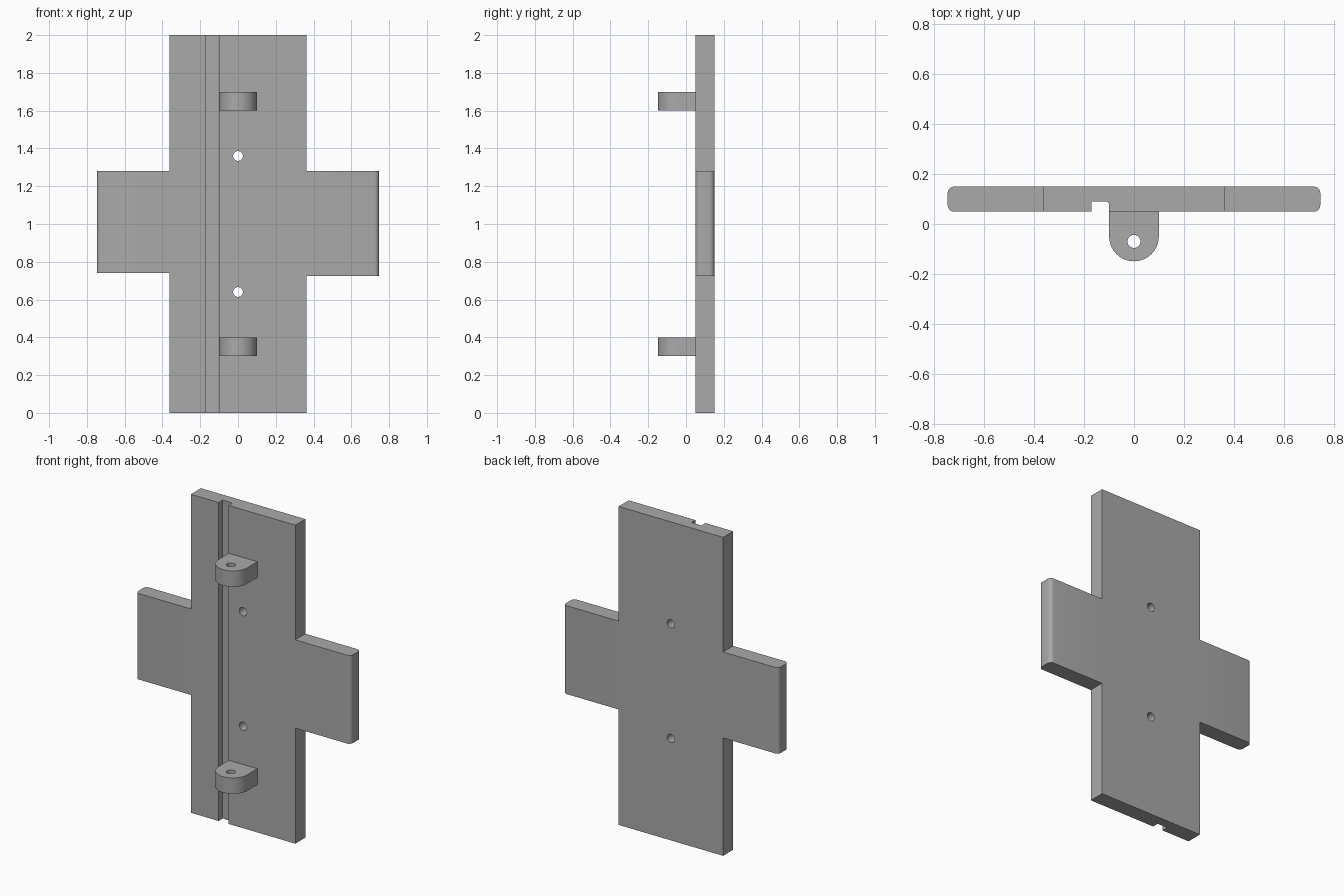
import bpy, bmesh, math
from mathutils import Vector

cube = bpy.data.objects.get("Cube")
if cube:
    bpy.data.objects.remove(cube, do_unlink=True)

grey = bpy.data.materials.new("plain_grey")
grey.use_nodes = True
grey.diffuse_color = (0.4, 0.4, 0.4, 1)
grey.node_tree.nodes["Principled BSDF"].inputs["Base Color"].default_value = (0.4, 0.4, 0.4, 1)


def prism(name, outline, axis, start, end):
    """Extrude a 2D outline along y (outline in x, z) or z (outline in x, y)."""
    bm = bmesh.new()
    place = (lambda a, b: (a, start, b)) if axis == "y" else (lambda a, b: (a, b, start))
    face = bm.faces.new([bm.verts.new(place(a, b)) for a, b in outline])
    out = bmesh.ops.extrude_face_region(bm, geom=[face])
    move = Vector((0, end - start, 0)) if axis == "y" else Vector((0, 0, end - start))
    bmesh.ops.translate(bm, vec=move, verts=[v for v in out["geom"] if isinstance(v, bmesh.types.BMVert)])
    bmesh.ops.recalc_face_normals(bm, faces=bm.faces)
    mesh = bpy.data.meshes.new(name)
    bm.to_mesh(mesh)
    bm.free()
    mesh.materials.append(grey)
    obj = bpy.data.objects.new(name, mesh)
    bpy.context.collection.objects.link(obj)
    return obj


def arc(cx, cy, radius, first, last, steps):
    angles = [math.radians(first + (last - first) * i / steps) for i in range(steps + 1)]
    return [(cx + radius * math.cos(a), cy + radius * math.sin(a)) for a in angles]


def circle(cx, cy, radius):
    return arc(cx, cy, radius, 0, 360, 32)[:-1]


def cut(obj, cutters):
    for cutter in cutters:
        cutter.hide_render = True
        mod = obj.modifiers.new("cut", "BOOLEAN")
        mod.operation, mod.solver, mod.object = "DIFFERENCE", "EXACT", cutter
    bpy.context.view_layer.update()
    result = obj.evaluated_get(bpy.context.evaluated_depsgraph_get())
    mesh = bpy.data.meshes.new_from_object(result)
    obj.modifiers.clear()
    obj.data = mesh
    for cutter in cutters:
        bpy.data.objects.remove(cutter, do_unlink=True)


def smooth(obj):
    bpy.ops.object.select_all(action="DESELECT")
    obj.select_set(True)
    bpy.context.view_layer.objects.active = obj
    bpy.ops.object.shade_smooth_by_angle(angle=math.radians(30))


FRONT, BACK = 0.05, 0.15
BODY, WING = 0.363, 0.747

# Cross-shaped plate, with the right wing slightly shorter at its lower edge
plate = prism("cross_plate", [
    (-BODY, 0), (BODY, 0), (BODY, 0.725), (WING, 0.725), (WING, 1.28), (BODY, 1.28),
    (BODY, 2), (-BODY, 2), (-BODY, 1.28), (-WING, 1.28), (-WING, 0.74), (-BODY, 0.74),
], "y", FRONT, BACK)

# Rounded upright edges on the wing tips
bm = bmesh.new()
bm.from_mesh(plate.data)
tips = [e for e in bm.edges if all(abs(v.co.x) > 0.7 for v in e.verts)
        and abs(e.verts[0].co.z - e.verts[1].co.z) > 0.1]
bmesh.ops.bevel(bm, geom=tips, offset=0.025, segments=6, profile=0.5, affect="EDGES")
bm.to_mesh(plate.data)
bm.free()

# Lengthwise groove and two screw holes
groove = prism("groove_cutter", [(-0.17, 0), (-0.10, 0)]
               + arc(-0.112, 0.078, 0.012, 0, 90, 5) + [(-0.17, 0.09)], "z", -0.1, 2.1)
holes = [prism("hole_cutter", circle(0, z, 0.026), "y", 0, 0.2) for z in (0.64, 1.36)]
cut(plate, [groove] + holes)
smooth(plate)

# Rounded lugs with an upright pin hole
for name, z in (("lower_lug", 0.30), ("upper_lug", 1.60)):
    lug = prism(name, [(0.0995, FRONT), (-0.0995, FRONT)]
                + arc(0, -0.05, 0.0995, 180, 360, 32), "z", z, z + 0.10)
    cut(lug, [prism("pin_cutter", circle(0, -0.07, 0.026), "z", z - 0.05, z + 0.15)])
    smooth(lug)
